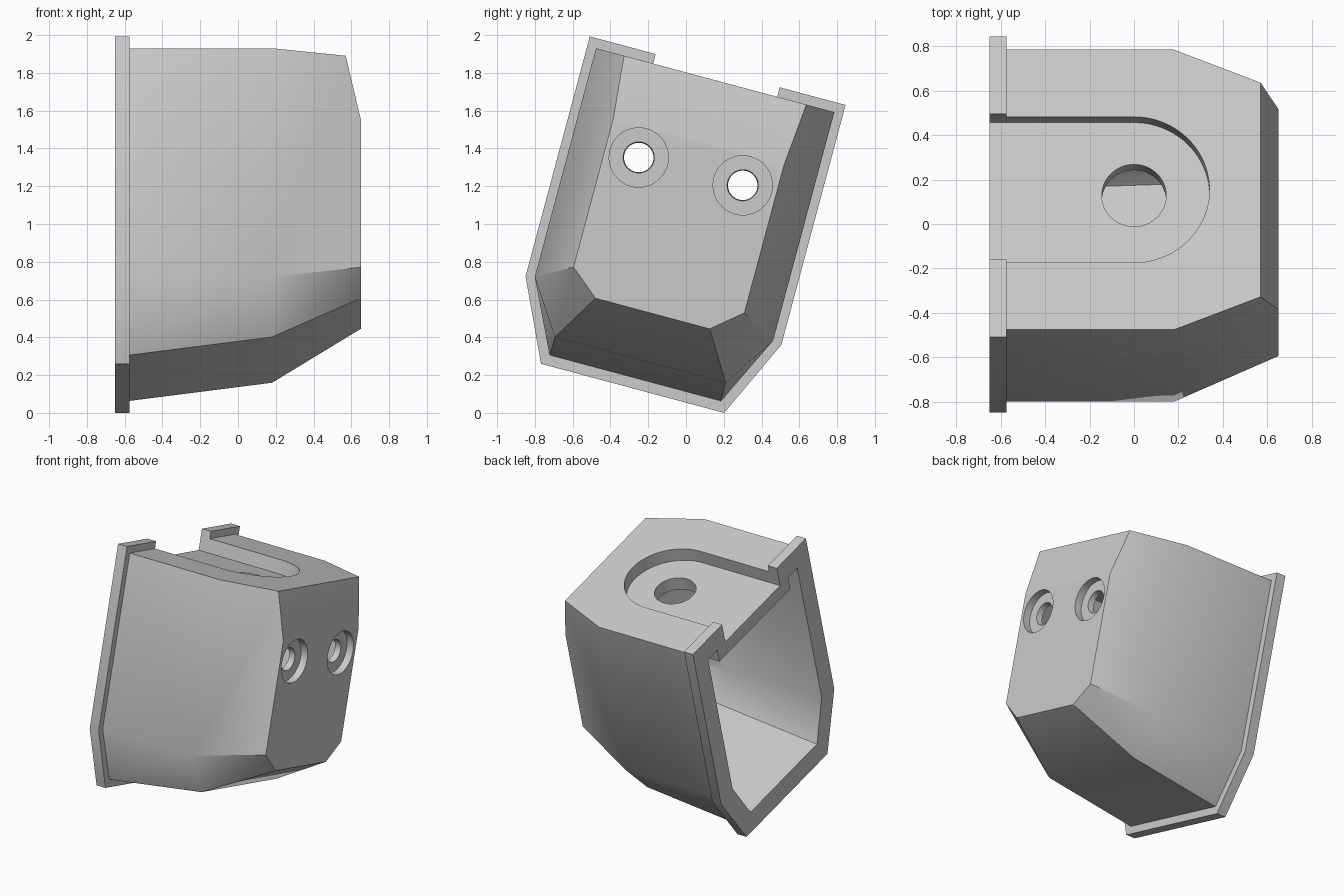
import bpy, bmesh, math
from mathutils import Matrix

if "Cube" in bpy.data.objects:
    bpy.data.objects.remove(bpy.data.objects["Cube"])

# Built upright and symmetric about y = 0, then leaned back 15 degrees
grey = bpy.data.materials.new("plain grey")
grey.diffuse_color = (0.6, 0.6, 0.6, 1)
grey.use_nodes = True
grey.node_tree.nodes["Principled BSDF"].inputs["Base Color"].default_value = grey.diffuse_color


def finish(bm, name):
    bmesh.ops.recalc_face_normals(bm, faces=bm.faces)
    me = bpy.data.meshes.new(name)
    bm.to_mesh(me)
    bm.free()
    me.materials.append(grey)
    ob = bpy.data.objects.new(name, me)
    bpy.context.collection.objects.link(ob)
    return ob


def hull(name, points):
    """Convex block from (x, half width, z) points mirrored in y."""
    bm = bmesh.new()
    for x, h, z in points:
        bm.verts.new((x, h, z))
        bm.verts.new((x, -h, z))
    bmesh.ops.convex_hull(bm, input=bm.verts[:])
    bmesh.ops.dissolve_limit(bm, angle_limit=0.002, verts=bm.verts[:], edges=bm.edges[:])
    return finish(bm, name)


def prism(name, outline, depth):
    """Extrude a closed 3D outline along a vector."""
    bm = bmesh.new()
    f = bm.faces.new([bm.verts.new(p) for p in outline])
    new = bmesh.ops.extrude_face_region(bm, geom=[f])["geom"]
    bmesh.ops.translate(bm, vec=depth, verts=[g for g in new if isinstance(g, bmesh.types.BMVert)])
    return finish(bm, name)


def slot(name, x0, r, z0, z1, n=40):
    """Round-ended slot shape running in from the flange side."""
    pts = [(x0, -r, z0)]
    for i in range(n + 1):
        a = -math.pi / 2 + math.pi * i / n
        pts.append((r * math.cos(a), r * math.sin(a), z0))
    pts.append((x0, r, z0))
    return prism(name, pts, (0, 0, z1 - z0))


def cone(name, r1, r2, depth, loc, turn=Matrix()):
    bm = bmesh.new()
    bmesh.ops.create_cone(bm, cap_ends=True, segments=48, radius1=r1, radius2=r2, depth=depth,
                          matrix=Matrix.Translation(loc) @ turn)
    return finish(bm, name)


def boolean(target, other, op):
    m = target.modifiers.new(op, 'BOOLEAN')
    m.operation, m.solver, m.object = op, 'EXACT', other
    bpy.context.view_layer.objects.active = target
    bpy.ops.object.modifier_apply(modifier=m.name)
    bpy.data.objects.remove(other, do_unlink=True)


# Tapered outer body
body = hull("housing", [
    (-0.61, 0.468, 0.113), (-0.61, 0.653, 0.497), (-0.61, 0.653, 1.75),
    (0.18, 0.468, 0.217), (0.18, 0.653, 0.497), (0.18, 0.653, 1.75),
    (0.57, 0.4995, 1.75), (0.65, 0.468, 1.41),
    (0.65, 0.468, 0.60), (0.65, 0.313, 0.471)])

# Mounting flange around the open side
half = [(0.502, 0.061), (0.701, 0.487), (0.701, 1.802)]
ring = half + [(-h, z) for h, z in reversed(half)]
flange = prism("flange", [(-0.65, h, z) for h, z in ring], (0.075, 0, 0))
boolean(body, flange, 'UNION')

# Hollow inside, open through the flange
cavity = hull("cavity", [
    (-0.70, 0.41, 0.205), (-0.70, 0.553, 0.52), (-0.70, 0.553, 1.65),
    (0.15, 0.41, 0.316), (0.15, 0.553, 0.52), (0.15, 0.553, 1.65),
    (0.475, 0.42, 1.65), (0.55, 0.395, 1.40),
    (0.55, 0.395, 0.63), (0.55, 0.29, 0.53)])
boolean(body, cavity, 'DIFFERENCE')

# Thickened roof under the slot, then the slot and its bolt hole
boolean(body, slot("slot_wall", -0.65, 0.44, 1.55, 1.70), 'UNION')
boolean(body, slot("slot_recess", -0.75, 0.34, 1.65, 1.95), 'DIFFERENCE')
boolean(body, cone("bolt_hole", 0.145, 0.145, 0.4, (0, 0, 1.6)), 'DIFFERENCE')

# Two counterbored screw holes in the end face
turn = Matrix.Rotation(math.pi / 2, 4, 'Y')
for y in (-0.285, 0.285):
    boolean(body, cone("counterbore", 0.157, 0.157, 0.2, (0.695, y, 1.25), turn), 'DIFFERENCE')
    boolean(body, cone("screw_hole", 0.073, 0.087, 0.14, (0.57, y, 1.25), turn), 'DIFFERENCE')

# Lean and place
body.data.transform(Matrix.Translation((0, -0.2985, 0.08)) @ Matrix.Rotation(math.radians(-15), 4, 'X'))
low = min(v.co.z for v in body.data.vertices)
body.data.transform(Matrix.Translation((0, 0, -low)))
bpy.ops.object.select_all(action='DESELECT')
body.select_set(True)
bpy.context.view_layer.objects.active = body
bpy.ops.object.shade_smooth_by_angle(angle=math.radians(30))
